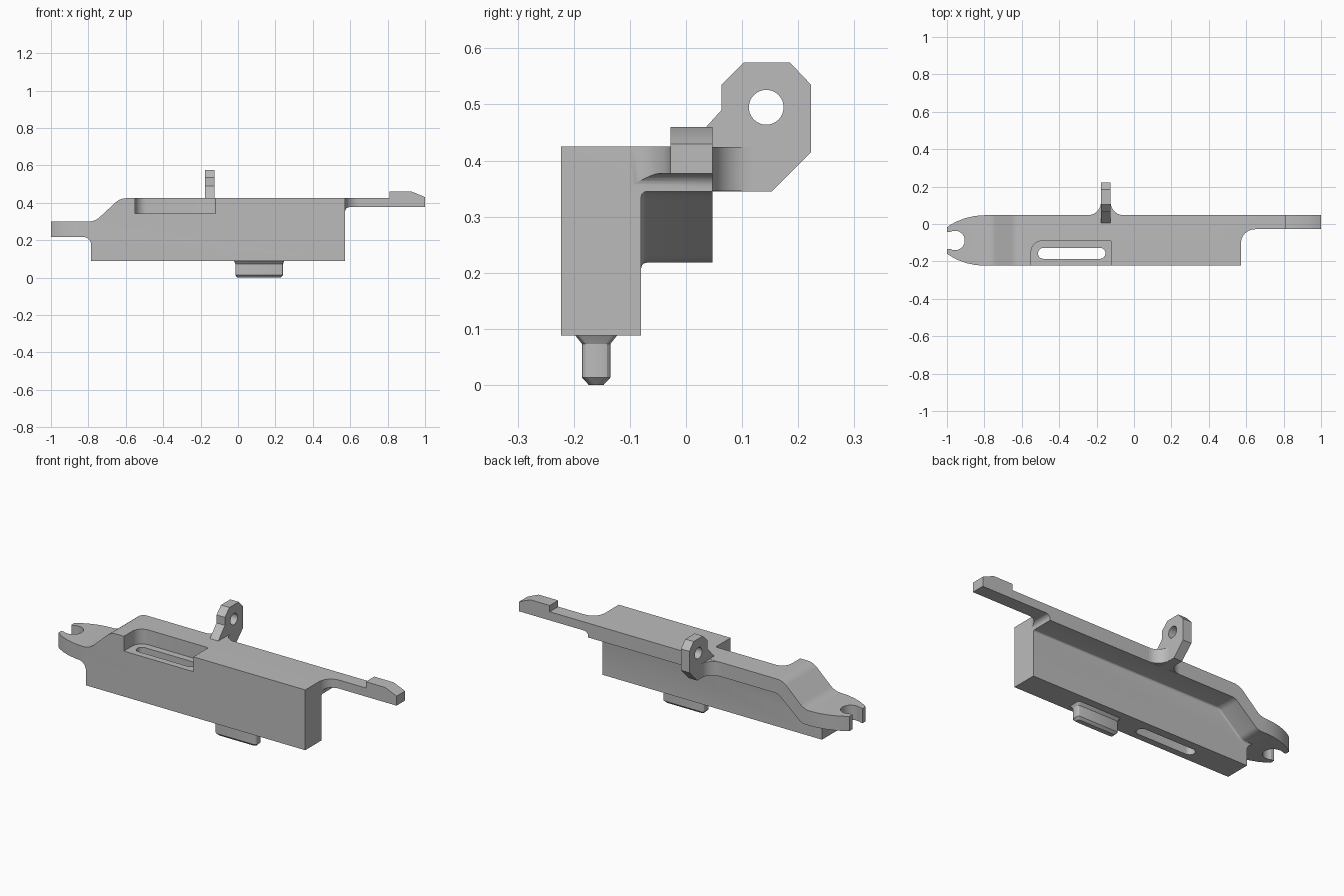
import bpy, bmesh, math

cube = bpy.data.objects.get("Cube")
if cube:
    bpy.data.objects.remove(cube, do_unlink=True)

grey = bpy.data.materials.new("satin_grey")
grey.use_nodes = True
COLOUR = (0.5, 0.5, 0.5, 1)
grey.diffuse_color = COLOUR
grey.node_tree.nodes["Principled BSDF"].inputs["Base Color"].default_value = COLOUR

AXES = {"x": lambda u, v, t: (t, u, v),
        "y": lambda u, v, t: (u, t, v),
        "z": lambda u, v, t: (u, v, t)}


def loft(name, rings):
    """Closed solid through rings of equal point count."""
    bm = bmesh.new()
    loops = [[bm.verts.new(p) for p in ring] for ring in rings]
    n = len(loops[0])
    for low, high in zip(loops, loops[1:]):
        for i in range(n):
            j = (i + 1) % n
            bm.faces.new((low[i], low[j], high[j], high[i]))
    bm.faces.new(loops[0])
    bm.faces.new(loops[-1])
    bmesh.ops.recalc_face_normals(bm, faces=bm.faces)
    mesh = bpy.data.meshes.new(name)
    bm.to_mesh(mesh)
    bm.free()
    mesh.materials.append(grey)
    obj = bpy.data.objects.new(name, mesh)
    bpy.context.collection.objects.link(obj)
    return obj


def prism(name, points, axis, start, end):
    place = AXES[axis]
    return loft(name, [[place(u, v, t) for u, v in points] for t in (start, end)])


def arc(cx, cy, r, a0, a1, steps=10):
    angles = [math.radians(a0 + (a1 - a0) * i / steps) for i in range(steps + 1)]
    return [(cx + r * math.cos(a), cy + r * math.sin(a)) for a in angles]


def circle(cx, cy, r):
    return arc(cx, cy, r, 0, 360, 40)[:-1]


def rounded_rect(cx, cy, hx, hy, r, steps=6):
    points = []
    for k, (sx, sy) in enumerate(((1, 1), (-1, 1), (-1, -1), (1, -1))):
        points += arc(cx + sx * (hx - r), cy + sy * (hy - r), r, 90 * k, 90 * k + 90, steps)
    return points


def combine(obj, tool, operation="DIFFERENCE"):
    mod = obj.modifiers.new("combine", "BOOLEAN")
    mod.operation = operation
    mod.solver = "EXACT"
    mod.object = tool
    bpy.context.view_layer.update()
    graph = bpy.context.evaluated_depsgraph_get()
    mesh = bpy.data.meshes.new_from_object(obj.evaluated_get(graph))
    obj.modifiers.clear()
    obj.data = mesh
    bpy.data.objects.remove(tool, do_unlink=True)


def smooth(obj):
    bpy.ops.object.select_all(action="DESELECT")
    obj.select_set(True)
    bpy.context.view_layer.objects.active = obj
    bpy.ops.object.shade_smooth_by_angle(angle=math.radians(25))


FRONT, BACK, WALL = -0.223, 0.047, -0.08
MID = (FRONT + BACK) / 2

# Body: side outline with ramp, arm and raised tip
outline = [(-1, 0.218), (-0.83, 0.218)]
outline += arc(-0.83, 0.173, 0.045, 90, 0)[1:]
outline += [(-0.785, 0.088), (0.572, 0.088), (0.572, 0.352)]
outline += arc(0.597, 0.352, 0.025, 180, 90, 6)[1:]
outline += [(1, 0.377), (1, 0.43), (0.985, 0.437), (0.93, 0.46), (0.81, 0.46), (0.81, 0.425)]
outline += arc(-0.595, 0.335, 0.09, 90, 132, 8)
outline += arc(-0.8, 0.39, 0.09, -48, -90, 8)
outline += [(-1, 0.3)]
body = prism("main_body", outline, "y", -0.3, 0.3)

# Plan outline: forked end, wide block, narrow arm
fork = [(-0.8, BACK), (-0.85, 0.043), (-0.9, 0.032), (-0.95, 0.013),
        (-0.985, -0.007), (-1, -0.018)]
plan = fork + [(x, 2 * MID - y) for x, y in reversed(fork)]
plan += [(0.572, FRONT)] + arc(0.647, -0.103, 0.075, 180, 90)
plan += [(1, -0.028), (1, BACK)]
combine(body, prism("plan_tool", plan, "z", -0.1, 0.7), "INTERSECT")

# Space under the rear shelf, with a rounded inner corner
under = [(-0.9, -0.1), (0.7, -0.1), (0.7, 0.345)]
under += arc(-0.58, 0.285, 0.06, 90, 132, 6)
under += arc(-0.77, 0.275, 0.057, -48, -90, 6)
under += [(-0.9, 0.218)]
tool = prism("undercut_tool", under, "y", WALL, 0.3)
bm = bmesh.new()
bm.from_mesh(tool.data)
rim = [e for e in bm.edges if all(abs(v.co.y - WALL) < 1e-4 for v in e.verts)]
bmesh.ops.bevel(bm, geom=rim, offset=0.01, segments=3, profile=0.5, affect="EDGES")
bm.to_mesh(tool.data)
bm.free()
combine(body, tool)

# Recess open to the front and the slot running through its floor
recess = [(-0.55, -0.3), (-0.12, -0.3)] + arc(-0.13, -0.1, 0.01, 0, 90, 4)
recess += arc(-0.49, -0.15, 0.06, 90, 180)
combine(body, prism("recess_tool", recess, "z", 0.342, 0.6))
slot = rounded_rect(-0.333, -0.157, 0.18, 0.029, 0.028)
combine(body, prism("slot_tool", slot, "z", -0.1, 0.6))

# Round notch and mouth of the fork
combine(body, prism("notch_tool", circle(-0.957, MID, 0.052), "z", -0.1, 0.6))
mouth = [(-1.1, MID - 0.045), (-0.957, MID - 0.045), (-0.957, MID + 0.045), (-1.1, MID + 0.045)]
combine(body, prism("mouth_tool", mouth, "z", -0.1, 0.6))
smooth(body)

# Eye lug with its hole
lug_profile = [(0, 0.42), (0.063, 0.49), (0.063, 0.535), (0.103, 0.575), (0.185, 0.575),
               (0.223, 0.535), (0.223, 0.415), (0.153, 0.345), (0.04, 0.345), (0.04, 0.37)]
lug = prism("eye_lug", lug_profile, "x", -0.177, -0.125)
combine(lug, prism("eye_tool", circle(0.143, 0.495, 0.031), "x", -0.4, 0.1))
smooth(lug)

# Curved web joining the lug to the shelf
web_outline = [(-0.25, 0.04)] + arc(-0.247, 0.117, 0.07, -90, 0)
web_outline += arc(-0.055, 0.117, 0.07, 180, 270) + [(-0.052, 0.04)]
smooth(prism("lug_web", web_outline, "z", 0.346, 0.424))

# Locating peg under the block
rings = []
for z, hx, hy in ((0, 0.116, 0.013), (0.013, 0.127, 0.025), (0.073, 0.127, 0.025),
                  (0.088, 0.134, 0.037), (0.095, 0.134, 0.037)):
    rings.append([(x, y, z) for x, y in rounded_rect(0.113, -0.16, hx, hy, 0.012, 3)])
smooth(loft("locating_peg", rings))
